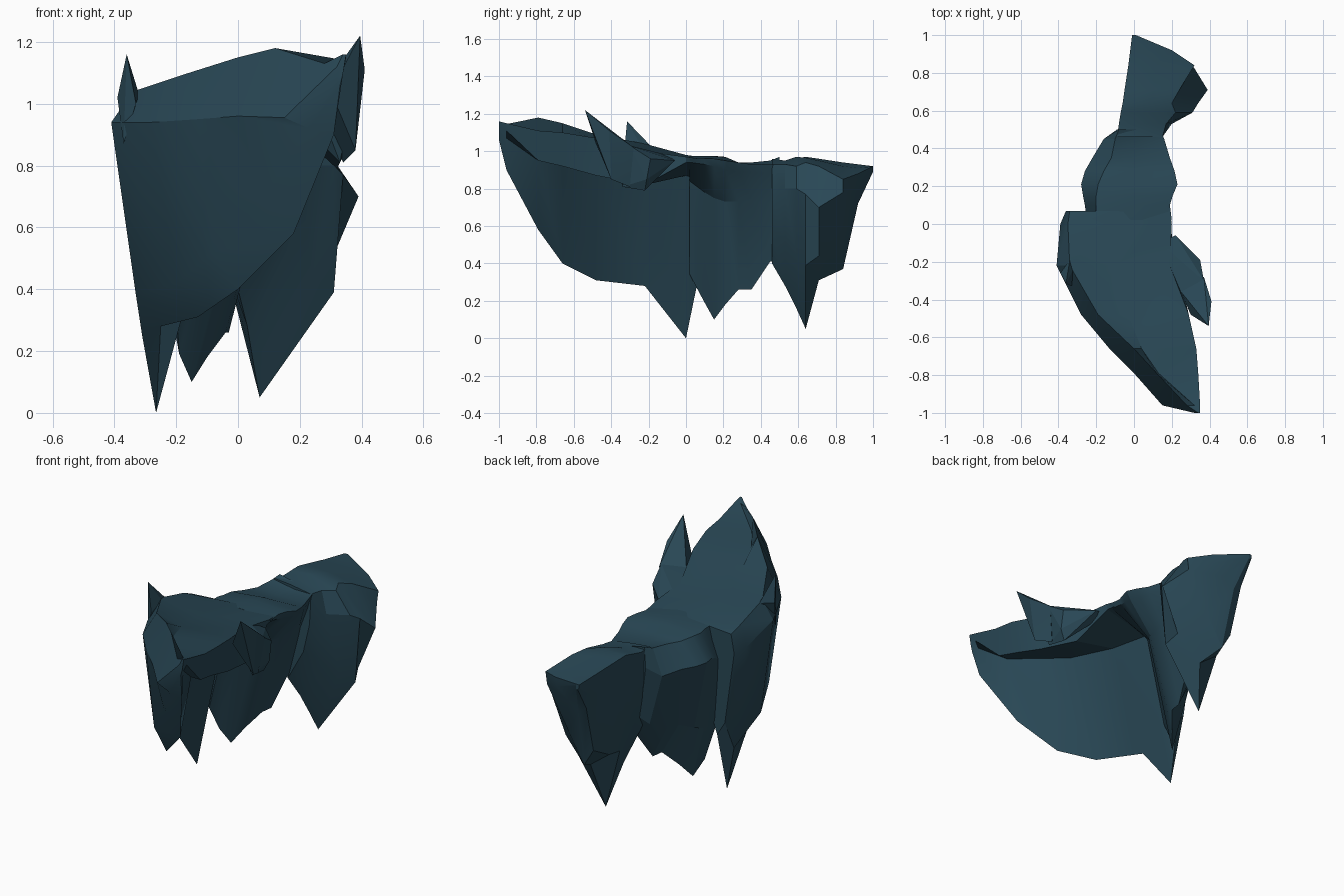
import bpy, bmesh, math

rock = bpy.data.materials.new("dark slate blue")
rock.diffuse_color = (0.022, 0.064, 0.092, 1)


def finish(name, bm, angle):
    bmesh.ops.recalc_face_normals(bm, faces=bm.faces)
    me = bpy.data.meshes.new(name)
    bm.to_mesh(me)
    bm.free()
    me.materials.append(rock)
    ob = bpy.data.objects.new(name, me)
    bpy.context.collection.objects.link(ob)
    bpy.ops.object.select_all(action='DESELECT')
    ob.select_set(True)
    bpy.context.view_layer.objects.active = ob
    bpy.ops.object.shade_smooth_by_angle(angle=math.radians(angle))
    return ob


def loft(name, sections, angle=25):
    """Each section: y, then (x, z) of left bulge, left rim, top middle,
    right rim, right edge, right wall, keel, lower left wall."""
    bm = bmesh.new()
    rings = [[bm.verts.new((x, s[0], z)) for x, z in s[1:]] for s in sections]
    for a, b in zip(rings, rings[1:]):
        for i in range(len(a)):
            j = (i + 1) % len(a)
            bm.faces.new((a[i], a[j], b[j], b[i]))
    bm.faces.new(rings[0])
    bm.faces.new(rings[-1][::-1])
    return finish(name, bm, angle)


def shard(name, points):
    bm = bmesh.new()
    for p in points:
        bm.verts.new(p)
    r = bmesh.ops.convex_hull(bm, input=bm.verts)
    loose = {v for v in r["geom_interior"] if isinstance(v, bmesh.types.BMVert)}
    bmesh.ops.delete(bm, geom=list(loose), context='VERTS')
    return finish(name, bm, 10)


# Large front hull: thin left wall under an overhanging top slab
loft("front_hull", [
    (-1.00, (.32, 1.12), (.34, 1.16), (.345, 1.16), (.35, 1.16), (.345, 1.13), (.34, 1.10), (.33, 1.06), (.32, 1.08)),
    (-.96, (.15, .955), (.28, 1.13), (.32, 1.145), (.35, 1.15), (.34, 1.11), (.32, 1.07), (.31, .90), (.23, .92)),
    (-.79, (.00, .96), (.12, 1.18), (.13, 1.10), (.34, 1.11), (.31, .95), (.25, .95), (.18, .58), (.08, .70)),
    (-.66, (-.13, .95), (.00, 1.15), (.04, 1.08), (.33, 1.10), (.29, .92), (.16, .93), (.00, .40), (-.08, .52)),
    (-.48, (-.28, .94), (-.19, 1.09), (-.03, 1.05), (.29, 1.07), (.27, .87), (.06, .89), (-.13, .31), (-.20, .42)),
    (-.22, (-.41, .94), (-.34, 1.04), (-.10, 1.00), (.19, 1.00), (.23, .82), (-.03, .87), (-.25, .28), (-.33, .38)),
    (.00, (-.39, .86), (-.35, .98), (-.12, .98), (.20, .97), (.19, .94), (-.08, .87), (-.265, .00), (-.31, .25)),
    (.07, (-.36, .84), (-.34, .95), (-.05, .97), (.19, .96), (.18, .94), (-.07, .85), (-.25, .34), (-.30, .42)),
])

# Narrower middle body
loft("middle_body", [
    (.02, (-.25, .75), (-.20, .96), (.00, .975), (.20, .96), (.18, .94), (-.08, .84), (-.20, .34), (-.24, .45)),
    (.10, (-.26, .80), (-.20, .96), (.00, .975), (.19, .96), (.18, .93), (-.03, .78), (-.19, .19), (-.23, .40)),
    (.15, (-.27, .82), (-.20, .95), (.00, .975), (.205, .96), (.19, .92), (.02, .75), (-.15, .10), (-.22, .40)),
    (.21, (-.28, .82), (-.19, .95), (.00, .97), (.23, .95), (.20, .90), (.06, .73), (-.10, .18), (-.20, .42)),
    (.28, (-.26, .82), (-.16, .94), (.00, .94), (.215, .94), (.19, .89), (.08, .73), (-.04, .26), (-.15, .45)),
    (.35, (-.22, .82), (-.12, .94), (.01, .93), (.19, .93), (.18, .89), (.09, .73), (-.03, .26), (-.12, .45)),
    (.45, (-.16, .80), (-.10, .95), (.02, .93), (.16, .93), (.14, .88), (.08, .72), (.00, .41), (-.08, .50)),
    (.50, (-.09, .85), (-.08, .97), (.02, .95), (.14, .93), (.13, .88), (.08, .70), (.02, .42), (-.05, .55)),
], 20)

# Rear lobe with a hanging point
loft("rear_lobe", [
    (.46, (-.08, .80), (-.09, .96), (.02, .95), (.15, .93), (.14, .75), (.10, .58), (.00, .40), (-.05, .50)),
    (.53, (-.08, .80), (-.08, .95), (.03, .95), (.17, .93), (.20, .80), (.16, .52), (.03, .28), (-.03, .45)),
    (.59, (-.07, .82), (-.07, .96), (.05, .97), (.22, .92), (.31, .80), (.24, .44), (.05, .16), (-.02, .42)),
    (.64, (-.06, .80), (-.06, .97), (.08, .965), (.20, .94), (.34, .77), (.31, .39), (.07, .05), (-.02, .40)),
    (.71, (-.05, .80), (-.05, .96), (.10, .95), (.24, .92), (.39, .70), (.28, .44), (.12, .31), (.00, .40)),
    (.84, (-.03, .82), (-.03, .94), (.12, .92), (.32, .85), (.31, .78), (.17, .54), (.07, .37), (.01, .47)),
    (.92, (-.02, .84), (-.02, .93), (.10, .91), (.20, .88), (.19, .83), (.12, .77), (.05, .72), (.00, .75)),
    (1.00, (-.01, .90), (-.01, .92), (.00, .92), (.01, .92), (.01, .915), (.01, .91), (.01, .89), (.00, .89)),
], 20)

# Raised wing on the right side
shard("wing_base", [
    (.22, -.06, .95), (.14, -.10, .98), (.14, -.26, 1.0), (.18, -.10, .92),
    (.35, -.19, .96), (.35, -.21, .85), (.32, -.22, .79), (.33, -.34, .81),
    (.37, -.30, 1.03), (.25, -.37, 1.02)])
shard("wing_tip", [
    (.395, -.54, 1.22), (.30, -.48, 1.04), (.41, -.41, 1.11), (.38, -.40, .85),
    (.34, -.30, .81), (.25, -.36, 1.02), (.37, -.28, 1.02)])

# Upright spike on the left rim
shard("left_spike", [
    (-.36, -.315, 1.16), (-.39, -.26, 1.02), (-.37, -.30, .87),
    (-.32, -.24, 1.03), (-.33, -.33, 1.0), (-.34, -.19, 1.03)])
